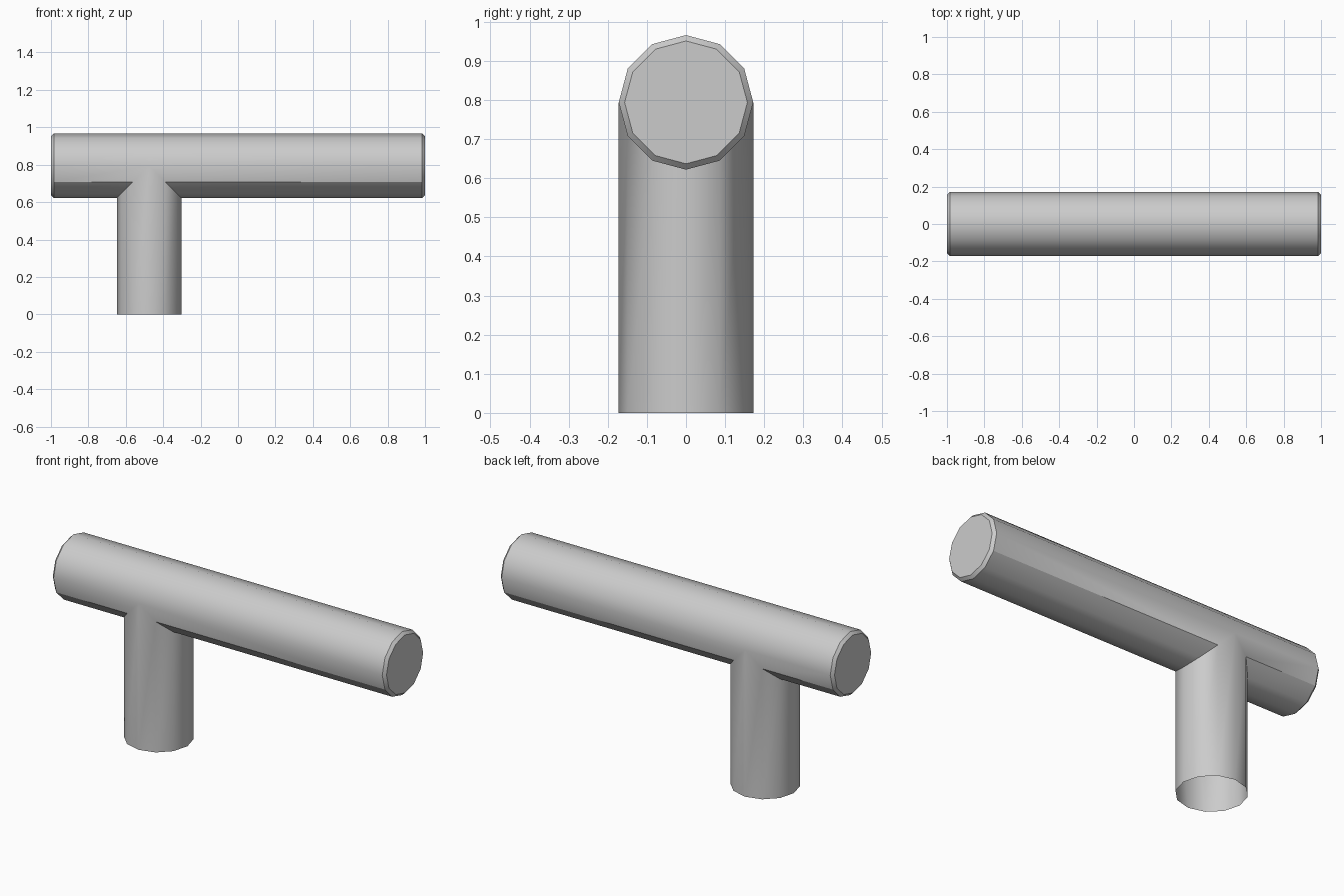
import bpy, bmesh, math

if "Cube" in bpy.data.objects:
    bpy.data.objects.remove(bpy.data.objects["Cube"])

SIDES = 12
R = 0.172          # pipe radius
AXIS = 0.794       # height of the horizontal pipe axis
STEM_X = -0.475    # position of the vertical branch
BEVEL = 0.015      # chamfer on the capped ends

grey = bpy.data.materials.new("plain grey")
grey.use_nodes = True
colour = (0.6, 0.6, 0.6, 1)
grey.diffuse_color = colour
grey.node_tree.nodes["Principled BSDF"].inputs["Base Color"].default_value = colour

bm = bmesh.new()
angles = [2 * math.pi * i / SIDES for i in range(SIDES)]


def ring(place):
    """Loop of vertices, one for each side of the pipe."""
    return [bm.verts.new(place(math.cos(a), math.sin(a))) for a in angles]


def bridge(a, b):
    for i in range(SIDES):
        j = (i + 1) % SIDES
        bm.faces.new((a[i], a[j], b[j], b[i]))


# Horizontal pipe: two arms meeting the branch on a mitred joint
for side in (-1, 1):
    joint = ring(lambda c, s: (STEM_X + side * R * max(0, -s), R * c, AXIS + R * s))
    edge = ring(lambda c, s: (side * (1 - BEVEL), R * c, AXIS + R * s))
    rim = ring(lambda c, s: (side, (R - BEVEL) * c, AXIS + (R - BEVEL) * s))
    bridge(joint, edge)
    bridge(edge, rim)
    bm.faces.new(rim)

# Vertical branch, open at the foot
foot = ring(lambda c, s: (STEM_X + R * c, R * s, 0))
mitre = ring(lambda c, s: (STEM_X + R * c, R * s, AXIS - R * abs(c)))
bridge(foot, mitre)

bmesh.ops.remove_doubles(bm, verts=bm.verts, dist=0.0005)
bmesh.ops.recalc_face_normals(bm, faces=bm.faces)

# Crease the long edges below the pipe's widest line
crease = AXIS - R / 2
for e in bm.edges:
    if all(abs(v.co.z - crease) < 0.002 for v in e.verts) and abs(e.verts[0].co.x - e.verts[1].co.x) > 0.3:
        e.smooth = False

mesh = bpy.data.meshes.new("tee_pipe")
bm.to_mesh(mesh)
bm.free()
mesh.materials.append(grey)
pipe = bpy.data.objects.new("tee_pipe", mesh)
bpy.context.collection.objects.link(pipe)
bpy.context.view_layer.objects.active = pipe
pipe.select_set(True)
bpy.ops.object.shade_smooth_by_angle(angle=math.radians(32))
